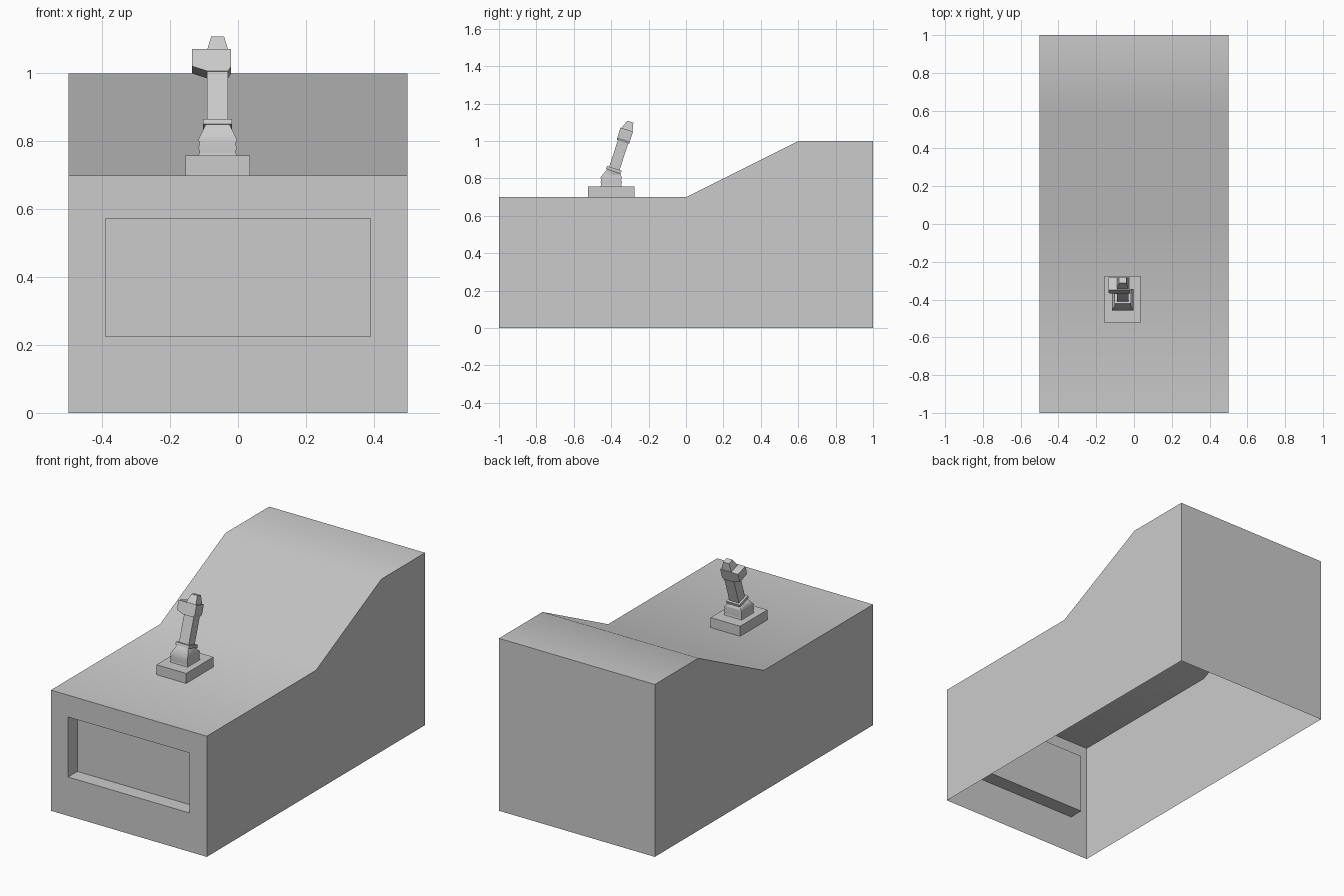
import bpy, bmesh, math
from mathutils import Matrix, Vector

if "Cube" in bpy.data.objects:
    bpy.data.objects.remove(bpy.data.objects["Cube"])

TILT = Matrix.Translation((-0.06, -0.385, 0.847)) @ Matrix.Rotation(math.radians(-18), 4, 'X')


def rect(hx, hy, z, cx=0, cy=0):
    return [Vector((cx + sx * hx, cy + sy * hy, z))
            for sx, sy in ((-1, -1), (1, -1), (1, 1), (-1, 1))]


def loft(bm, rings, cap_start=True, cap_end=True):
    vr = [[bm.verts.new(p) for p in r] for r in rings]
    n = len(vr[0])
    for a, b in zip(vr, vr[1:]):
        for i in range(n):
            j = (i + 1) % n
            bm.faces.new((a[i], a[j], b[j], b[i]))
    if cap_start:
        bm.faces.new(vr[0][::-1])
    if cap_end:
        bm.faces.new(vr[-1])


def finish(name, bm, smooth=None):
    bmesh.ops.recalc_face_normals(bm, faces=bm.faces)
    me = bpy.data.meshes.new(name)
    bm.to_mesh(me)
    bm.free()
    ob = bpy.data.objects.new(name, me)
    bpy.context.collection.objects.link(ob)
    if smooth:
        bpy.ops.object.select_all(action='DESELECT')
        ob.select_set(True)
        bpy.context.view_layer.objects.active = ob
        bpy.ops.object.shade_smooth_by_angle(angle=math.radians(smooth))
    return ob


def solid(name, rings, matrix=None, smooth=None):
    bm = bmesh.new()
    loft(bm, rings)
    if matrix:
        bmesh.ops.transform(bm, matrix=matrix, verts=bm.verts)
    return finish(name, bm, smooth)


# Cabinet: side profile swept across x, with a recessed front panel
bm = bmesh.new()
side = [(-1, 0), (1, 0), (1, 1), (0.6, 1), (0, 0.7), (-1, 0.7)]
loft(bm, [[Vector((x, y, z)) for y, z in side] for x in (-0.5, 0.5)])
front = [f for f in bm.faces if all(v.co.y < -0.99 for v in f.verts)]
bmesh.ops.delete(bm, geom=front, context='FACES_ONLY')


def front_rect(hx, z0, z1, y):
    return [Vector(p) for p in ((-hx, y, z0), (hx, y, z0), (hx, y, z1), (-hx, y, z1))]


loft(bm, [front_rect(0.5, 0, 0.7, -1), front_rect(0.39, 0.225, 0.573, -1),
          front_rect(0.39, 0.225, 0.573, -0.915)], cap_start=False)
bmesh.ops.remove_doubles(bm, verts=bm.verts, dist=1e-4)
bmesh.ops.recalc_face_normals(bm, faces=bm.faces)
# Open underside
bottom = [f for f in bm.faces if all(v.co.z < 0.01 for v in f.verts)]
bmesh.ops.delete(bm, geom=bottom, context='FACES_ONLY')
finish("cabinet", bm, smooth=30)

# Joystick base plate
solid("joystick_base", [rect(0.095, 0.125, z, -0.06, -0.40) for z in (0.70, 0.758)])

# Rippled rubber boot, its top ring leaning with the stick
ripples = [(0.757, 0.057), (0.769, 0.053), (0.781, 0.057), (0.792, 0.053), (0.806, 0.057)]
boot = [rect(h, h, z, -0.06, -0.40) for z, h in ripples]
boot.append([TILT @ p for p in rect(0.035, 0.035, -0.008)])
solid("joystick_boot", boot, smooth=65)

# Collar and stick
solid("joystick_collar", [rect(0.043, 0.041, z) for z in (-0.009, 0.007)], TILT)
solid("joystick_stick", [rect(0.031, 0.029, z) for z in (0.006, 0.165)], TILT)

# Lopsided head, extruded front to back
head = [(-0.031, 0.157), (0.031, 0.157), (0.039, 0.170), (0.039, 0.225),
        (-0.076, 0.225), (-0.076, 0.172)]
solid("joystick_head", [[Vector((x, y, z)) for x, z in head] for y in (-0.036, 0.034)], TILT)

# Tapered cap
solid("joystick_cap", [rect(0.031, 0.031, 0.224), rect(0.019, 0.017, 0.271, 0, 0.004)], TILT)
